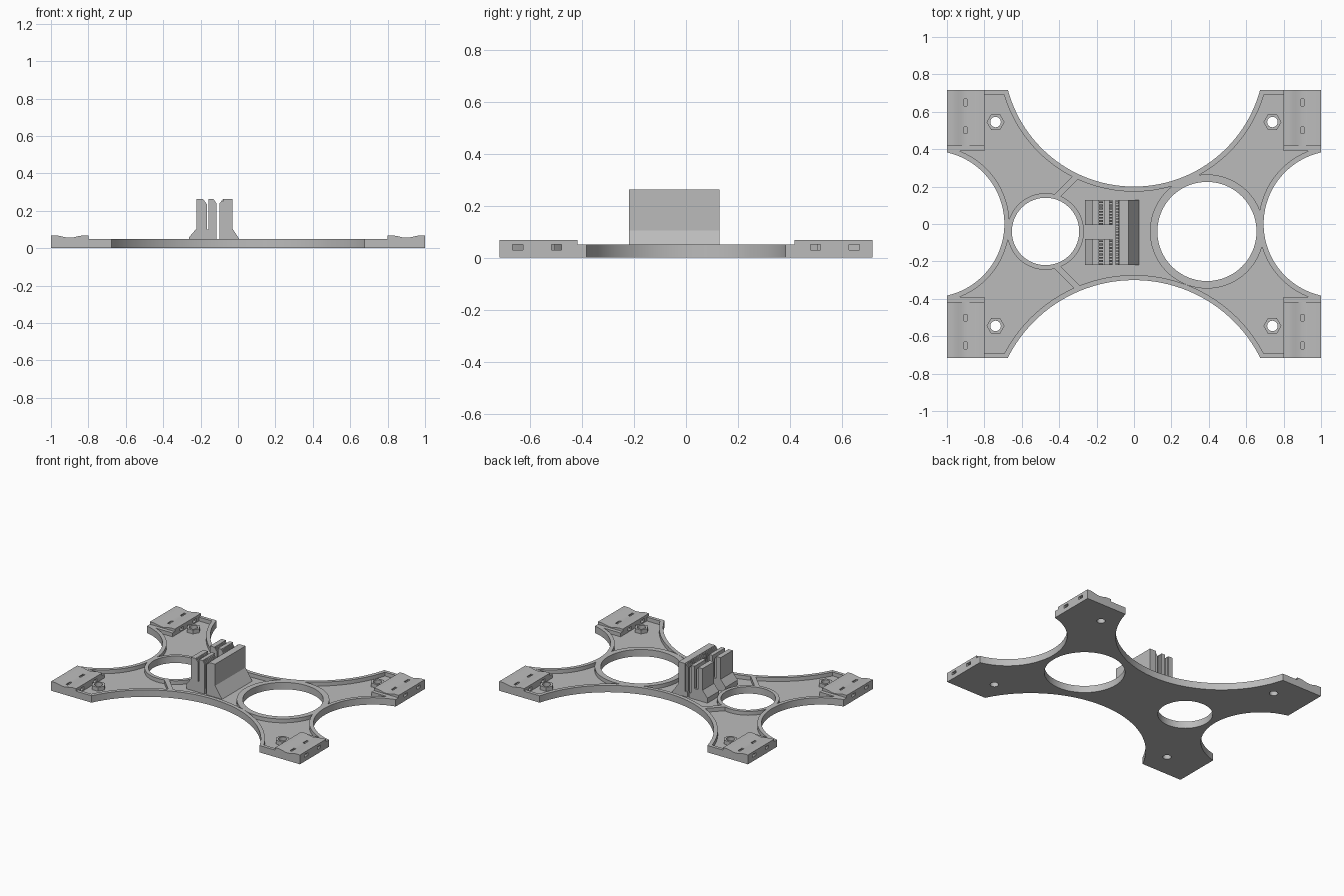
import bpy, bmesh, math
from mathutils import Matrix

cube = bpy.data.objects.get("Cube")
if cube:
    bpy.data.objects.remove(cube, do_unlink=True)

grey = bpy.data.materials.new("plain grey")
grey.use_nodes = True
colour = (0.5, 0.5, 0.5, 1)
grey.diffuse_color = colour
grey.node_tree.nodes["Principled BSDF"].inputs["Base Color"].default_value = colour

TOP, FLOOR, RIM = 0.05, 0.022, 0.027
SIGNS = [(sx, sy) for sx in (-1, 1) for sy in (-1, 1)]


def finish(name, bm):
    bmesh.ops.recalc_face_normals(bm, faces=bm.faces)
    mesh = bpy.data.meshes.new(name)
    bm.to_mesh(mesh)
    bm.free()
    mesh.materials.append(grey)
    obj = bpy.data.objects.new(name, mesh)
    bpy.context.collection.objects.link(obj)
    return obj


def box(name, x0, x1, y0, y1, z0, z1, turn=0):
    bm = bmesh.new()
    size = Matrix.Diagonal((x1 - x0, y1 - y0, z1 - z0, 1))
    place = Matrix.Translation(((x0 + x1) / 2, (y0 + y1) / 2, (z0 + z1) / 2))
    bmesh.ops.create_cube(bm, size=1, matrix=place @ Matrix.Rotation(turn, 4, 'Z') @ size)
    return finish(name, bm)


def cylinder(name, x, y, r, sides=128, turn=0.0):
    bm = bmesh.new()
    bmesh.ops.create_cone(bm, cap_ends=True, segments=sides, radius1=r, radius2=r, depth=0.6,
                          matrix=Matrix.Translation((x, y, 0)) @ Matrix.Rotation(turn, 4, 'Z'))
    return finish(name, bm)


def prism(name, profile, y0, y1):
    """Extrude an x-z profile along y."""
    bm = bmesh.new()
    face = bm.faces.new([bm.verts.new((x, y0, z)) for x, z in profile])
    new = bmesh.ops.extrude_face_region(bm, geom=[face])["geom"]
    bmesh.ops.translate(bm, vec=(0, y1 - y0, 0),
                        verts=[v for v in new if isinstance(v, bmesh.types.BMVert)])
    return finish(name, bm)


def cut(target, cutters):
    for tool in cutters:
        tool.hide_render = True
        mod = target.modifiers.new("cut", 'BOOLEAN')
        mod.operation, mod.solver, mod.object = 'DIFFERENCE', 'EXACT', tool
        bpy.context.view_layer.objects.active = target
        bpy.ops.object.modifier_apply(modifier=mod.name)
        bpy.data.objects.remove(tool, do_unlink=True)


def smooth(obj):
    bpy.ops.object.select_all(action='DESELECT')
    obj.select_set(True)
    bpy.context.view_layer.objects.active = obj
    bpy.ops.object.shade_smooth_by_angle(angle=math.radians(25))


def side_bites(grow):
    """Large discs that shape the four concave sides."""
    discs = [(0, 0.898, 0.698), (0, -1.056, 0.756), (1.085, 0, 0.392), (-1.085, 0, 0.392)]
    return [cylinder("side_cutter", x, y, r + grow) for x, y, r in discs]


# Frame plate with four arms
frame = box("frame_plate", -1, 1, -0.717, 0.717, 0, TOP)
cut(frame, side_bites(0))

# Recess, leaving the rim, hole rings, struts, bolt bosses and motor blocks standing
holes = [(0.39, -0.04, 0.265, 0.04), (-0.473, -0.04, 0.18, 0.025)]
recess = box("recess_cutter", -0.99, 0.99, -0.693, 0.693, FLOOR, 0.1)
keep = side_bites(RIM)
keep += [cylinder("ring", x, y, r + w) for x, y, r, w in holes]
for s in (-1, 1):
    sy = -0.04 + s * 0.237
    keep.append(box("strut", -0.464, -0.264, sy - 0.016, sy + 0.016, -0.1, 0.2, s * math.pi / 4))
for sx, sy in SIGNS:
    keep.append(cylinder("boss", sx * 0.74, sy * 0.545, 0.048, 6, math.pi / 6))
    xs, ys = sorted((sx * 0.8, sx * 1.1)), sorted((sy * 0.39, sy * 0.8))
    keep.append(box("motor_block", *xs, *ys, -0.1, 0.2))
cut(recess, keep)
cut(frame, [recess])

# Round openings, bolt holes and strap tunnels
openings = [cylinder("opening", x, y, r) for x, y, r, w in holes]
for sx, sy in SIGNS:
    openings.append(cylinder("bolt_hole", sx * 0.74, sy * 0.545, 0.028, 24))
    for y in (0.498, 0.647):
        xs = sorted((sx * 0.78, sx * 1.1))
        openings.append(box("tunnel", *xs, sy * y - 0.02, sy * y + 0.02, 0.03, 0.07))
cut(frame, openings)
smooth(frame)

# Motor cradles: hollowed pads with strap slots
dip = []
for i in range(17):
    t = i / 16
    dip.append((0.825 + 0.15 * t, 0.068 - 0.006 * (1 - math.cos(2 * math.pi * t))))
cradle_profile = [(0.8, TOP), (0.8, 0.068)] + dip + [(1, 0.068), (1, TOP)]
for sx, sy in SIGNS:
    name = ("left" if sx > 0 else "right") + ("_back" if sy > 0 else "_front")
    cradle = prism(name + "_motor_cradle", [(sx * x, z) for x, z in cradle_profile],
                   sy * 0.417, sy * 0.717)
    cut(cradle, [box("slot", sx * 0.9 - 0.008, sx * 0.9 + 0.008,
                     sy * y - 0.024, sy * y + 0.024, 0.02, 0.2) for y in (0.508, 0.655)])
    smooth(cradle)

# Clamp: one long jaw facing a pair of slotted blocks
H, Y0, Y1 = 0.262, -0.22, 0.128
prism("clamp_long_jaw", [(-0.1, FLOOR), (0.026, FLOOR), (-0.03, 0.105), (-0.03, H), (-0.08, H),
                         (-0.083, 0.24), (-0.083, 0.06), (-0.1, 0.06)], Y0, Y1)
block = [(-0.262, FLOOR), (-0.262, 0.058), (-0.222, 0.105), (-0.222, H), (-0.187, H),
         (-0.187, 0.1), (-0.158, 0.1), (-0.158, H), (-0.13, H), (-0.13, 0.06),
         (-0.114, 0.06), (-0.114, FLOOR)]
spans = [(Y0, -0.08), (-0.005, Y1)]
for (a, b), side in zip(spans, ("front", "back")):
    prism("clamp_block_" + side, block, a, b)


# Gripping ribs with sloped tops on the jaw faces
def ribs(name, wall, tip, bottom, a, b):
    count = round((b - a) / 0.0175)
    pitch = (b - a) / count
    shape = [(wall, bottom), (wall, H), (tip, H - 0.025), (tip, bottom)]
    for i in range(count):
        y = a + i * pitch
        prism(name, shape, y, y + pitch * 0.55)


ribs("long_jaw_rib", -0.083, -0.1, FLOOR, Y0, Y1)
for a, b in spans:
    ribs("outer_block_rib", -0.187, -0.167, 0.1, a, b)
    ribs("inner_block_rib", -0.13, -0.114, 0.06, a, b)
